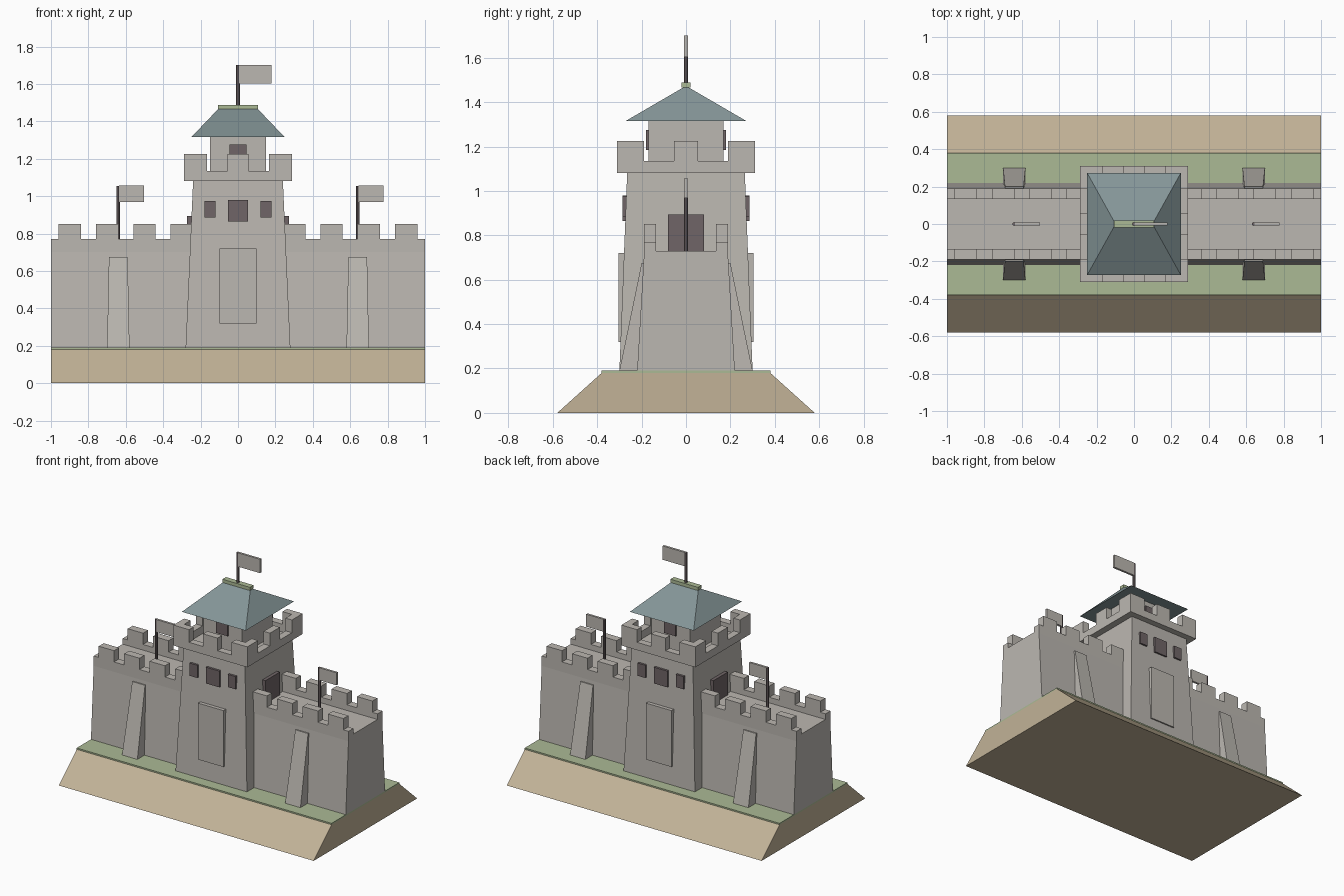
import bpy, bmesh
from math import pi

cube = bpy.data.objects.get("Cube")
if cube:
    bpy.data.objects.remove(cube, do_unlink=True)


def material(name, r, g, b):
    m = bpy.data.materials.new(name)
    m.use_nodes = True
    m.diffuse_color = (r, g, b, 1)
    m.node_tree.nodes["Principled BSDF"].inputs["Base Color"].default_value = (r, g, b, 1)
    return m


STONE = material("pale stone", 0.50, 0.475, 0.44)
GRASS = material("grass green", 0.41, 0.49, 0.30)
EARTH = material("sandy earth", 0.54, 0.45, 0.31)
ROOF = material("slate blue", 0.23, 0.30, 0.31)
DARK = material("dark opening", 0.16, 0.13, 0.135)


def finish(name, bm, mat):
    bmesh.ops.recalc_face_normals(bm, faces=bm.faces)
    me = bpy.data.meshes.new(name)
    bm.to_mesh(me)
    bm.free()
    me.materials.append(mat)
    ob = bpy.data.objects.new(name, me)
    bpy.context.collection.objects.link(ob)
    return ob


def frustum(name, mat, bottom, top, z0, z1):
    """Solid between two rectangles, each given as (x0, x1, y0, y1)."""
    bm = bmesh.new()
    rings = []
    for (x0, x1, y0, y1), z in ((bottom, z0), (top, z1)):
        rings.append([bm.verts.new(p) for p in
                      ((x0, y0, z), (x1, y0, z), (x1, y1, z), (x0, y1, z))])
    low, high = rings
    bm.faces.new(low[::-1])
    bm.faces.new(high)
    for i in range(4):
        j = (i + 1) % 4
        bm.faces.new((low[i], low[j], high[j], high[i]))
    return finish(name, bm, mat)


def box(name, mat, x0, x1, y0, y1, z0, z1):
    return frustum(name, mat, (x0, x1, y0, y1), (x0, x1, y0, y1), z0, z1)


def centred(hx, hy):
    return (-hx, hx, -hy, hy)


def extrude_x(name, mat, half_profile, x0, x1):
    """Mirror a (y, z) half profile across y = 0 and extrude it along x."""
    profile = half_profile + [(-y, z) for y, z in reversed(half_profile)]
    bm = bmesh.new()
    face = bm.faces.new([bm.verts.new((x0, y, z)) for y, z in profile])
    out = bmesh.ops.extrude_face_region(bm, geom=[face])
    moved = [v for v in out["geom"] if isinstance(v, bmesh.types.BMVert)]
    bmesh.ops.translate(bm, verts=moved, vec=(x1 - x0, 0, 0))
    return finish(name, bm, mat)


def mirrored(s, a, b):
    """Ordered pair of limits on the side s of the centre plane."""
    return tuple(sorted((s * a, s * b)))


def flag(name, x, z0, z1, length, height):
    bm = bmesh.new()
    bmesh.ops.create_cone(bm, cap_ends=True, segments=8, radius1=0.01, radius2=0.01, depth=z1 - z0)
    bmesh.ops.translate(bm, verts=bm.verts, vec=(x, 0, (z0 + z1) / 2))
    finish(name + "_pole", bm, DARK)
    box(name + "_cloth", STONE, x + 0.003, x + length, -0.008, 0.008, z1 - height, z1 + 0.001)


# Ground
frustum("earth_bank", EARTH, centred(1, 0.58), centred(1, 0.38), 0, 0.18)
box("grass_top", GRASS, -1, 1, -0.38, 0.38, 0.18, 0.19)

# Curtain walls with walkway and parapets
wall_profile = [(0.22, 0.19), (0.19, 0.70), (0.19, 0.77), (0.135, 0.77), (0.135, 0.73)]
for side, limits in (("left", (0.2, 1)), ("right", (-1, -0.2))):
    extrude_x(side + "_wall", STONE, wall_profile, *limits)

for sx in (-1, 1):
    for sy in (-1, 1):
        y0, y1 = mirrored(sy, 0.135, 0.19)
        for i in range(4):
            x = sx * (0.3 + 0.2 * i)
            box("wall_merlon", STONE, x - 0.06, x + 0.06, y0, y1, 0.77, 0.85)
        # Sloping buttress
        x = sx * 0.64
        frustum("buttress", STONE, (x - 0.06, x + 0.06, *mirrored(sy, 0.15, 0.30)),
                (x - 0.05, x + 0.05, *mirrored(sy, 0.15, 0.20)), 0.19, 0.675)

# Tower body
frustum("tower", STONE, centred(0.28, 0.30), centred(0.24, 0.265), 0.19, 1.08)
for s in (-1, 1):
    y0, y1 = mirrored(s, 0.25, 0.305)
    box("gate_panel", STONE, -0.10, 0.10, y0, y1, 0.32, 0.72)
    y0, y1 = mirrored(s, 0.25, 0.285)
    box("middle_window", DARK, -0.053, 0.053, y0, y1, 0.865, 0.98)
    for sx in (-1, 1):
        x0, x1 = mirrored(sx, 0.12, 0.18)
        box("small_window", DARK, x0, x1, y0, y1, 0.885, 0.975)
    x0, x1 = mirrored(s, 0.22, 0.272)
    box("walkway_door", DARK, x0, x1, -0.08, 0.08, 0.73, 0.893)

# Tower parapet with L-shaped corner merlons
PX, PY, T = 0.29, 0.31, 0.05
for s in (-1, 1):
    x0, x1 = mirrored(s, PX - T, PX)
    y0, y1 = mirrored(s, PY - T, PY)
    box("parapet_long", STONE, -PX, PX, y0, y1, 1.08, 1.135)
    box("parapet_short", STONE, x0, x1, T - PY, PY - T, 1.08, 1.135)
    box("centre_merlon", STONE, -0.057, 0.057, y0, y1, 1.135, 1.225)
    box("centre_merlon", STONE, x0, x1, -0.055, 0.055, 1.135, 1.225)
    for t in (-1, 1):
        a0, a1 = mirrored(t, 0.167, PX)
        box("corner_merlon", STONE, a0, a1, y0, y1, 1.135, 1.225)
        b0, b1 = mirrored(t, 0.19, PY - T)
        box("corner_merlon_return", STONE, x0, x1, b0, b1, 1.135, 1.225)

# Lookout room
box("lookout_room", STONE, -0.15, 0.15, -0.17, 0.17, 1.08, 1.32)
for s in (-1, 1):
    y0, y1 = mirrored(s, 0.15, 0.18)
    box("lookout_window", DARK, -0.045, 0.045, y0, y1, 1.185, 1.275)

# Hipped roof and ridge cap
frustum("roof", ROOF, centred(0.25, 0.272), centred(0.10, 0.002), 1.315, 1.472)
box("ridge_cap", GRASS, -0.108, 0.108, -0.02, 0.02, 1.465, 1.488)

# Flags
flag("tower_flag", 0, 1.48, 1.70, 0.178, 0.097)
for side, x in (("left", 0.64), ("right", -0.64)):
    flag(side + "_flag", x, 0.73, 1.055, 0.138, 0.087)
